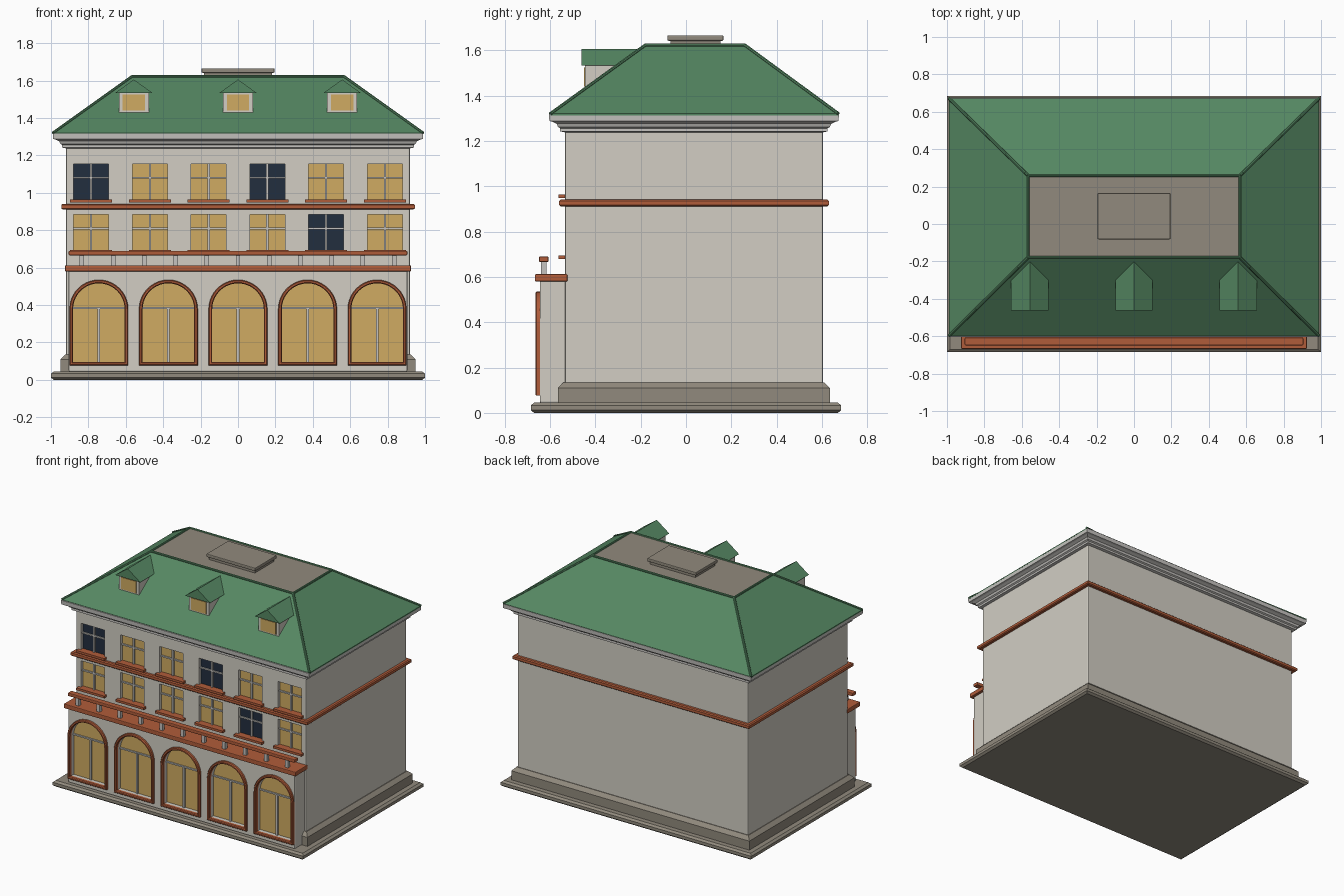
import bpy, bmesh, math
from mathutils import Vector

if "Cube" in bpy.data.objects:
    bpy.data.objects.remove(bpy.data.objects["Cube"])


def material(name, hex_code):
    m = bpy.data.materials.new(name)
    lin = [((c / 255 + 0.055) / 1.055) ** 2.4 for c in bytes.fromhex(hex_code)]
    m.diffuse_color = (*lin, 1)
    m.use_nodes = True
    m.node_tree.nodes["Principled BSDF"].inputs["Base Color"].default_value = m.diffuse_color
    return m


WALL = material("warm white plaster", "D2CEC4")
TRIM = material("pale grey trim", "C6C4C0")
STONE = material("brown grey stone", "918A7D")
RUST = material("terracotta", "B05C3A")
GREEN = material("green roof", "558762")
GLOW = material("lit window", "D0AB62")
DARK = material("dark window", "222E3F")


def finish(name, bm, *mats, bevel=0.0, smooth=False):
    bmesh.ops.recalc_face_normals(bm, faces=bm.faces)
    me = bpy.data.meshes.new(name)
    bm.to_mesh(me)
    bm.free()
    ob = bpy.data.objects.new(name, me)
    bpy.context.collection.objects.link(ob)
    for m in mats:
        me.materials.append(m)
    bpy.ops.object.select_all(action='DESELECT')
    bpy.context.view_layer.objects.active = ob
    ob.select_set(True)
    if bevel:
        mod = ob.modifiers.new("soft edges", 'BEVEL')
        mod.width, mod.segments = bevel, 2
        bpy.ops.object.modifier_apply(modifier=mod.name)
    if smooth:
        bpy.ops.object.shade_smooth_by_angle(angle=math.radians(35))
    return ob


def add_box(bm, x0, x1, y0, y1, z0, z1):
    vs = bmesh.ops.create_cube(bm, size=1)['verts']
    for v in vs:
        v.co = ((x0 + x1) / 2 + v.co.x * (x1 - x0),
                (y0 + y1) / 2 + v.co.y * (y1 - y0),
                (z0 + z1) / 2 + v.co.z * (z1 - z0))


def boxes(name, mat, items, bevel=0.0):
    bm = bmesh.new()
    for b in items:
        add_box(bm, *b)
    return finish(name, bm, mat, bevel=bevel)


def loft(name, rings, *mats):
    """Stack of rectangles (half width, y0, y1, z), capped at both ends."""
    bm = bmesh.new()
    loops = [[bm.verts.new(p) for p in ((-w, a, z), (w, a, z), (w, b, z), (-w, b, z))]
             for w, a, b, z in rings]
    for lo, hi in zip(loops, loops[1:]):
        for i in range(4):
            bm.faces.new((lo[i], lo[(i + 1) % 4], hi[(i + 1) % 4], hi[i]))
    bm.faces.new(loops[0])
    top = bm.faces.new(loops[-1])
    top.material_index = len(mats) - 1
    return finish(name, bm, *mats)


def around(name, mat, profile):
    """Moulding that follows the main walls: (offset, z) pairs."""
    return loft(name, [(W + o, Y0 - o, Y1 + o, z) for o, z in profile], mat)


def arch(cx, w, bottom, spring=0.378, n=20):
    return [(cx - w, bottom), (cx + w, bottom)] + [
        (cx + w * math.cos(math.pi * i / n), spring + w * math.sin(math.pi * i / n))
        for i in range(n + 1)]


def add_prism(bm, pts, y0, y1):
    a = [bm.verts.new((x, y0, z)) for x, z in pts]
    b = [bm.verts.new((x, y1, z)) for x, z in pts]
    for i in range(len(pts)):
        j = (i + 1) % len(pts)
        bm.faces.new((a[i], a[j], b[j], b[i]))
    bm.faces.new(a)
    bm.faces.new(b)


def arches(name, mat, w, bottom, y0, y1):
    bm = bmesh.new()
    for cx in ARCH_X:
        add_prism(bm, arch(cx, w, bottom), y0, y1)
    return finish(name, bm, mat)


def cut(target, cutter):
    mod = target.modifiers.new("openings", 'BOOLEAN')
    mod.operation, mod.solver, mod.object = 'DIFFERENCE', 'EXACT', cutter
    bpy.context.view_layer.objects.active = target
    bpy.ops.object.modifier_apply(modifier=mod.name)
    bpy.data.objects.remove(cutter)


W, Y0, Y1 = 0.92, -0.535, 0.605
ARCH_X = [-0.744, -0.372, 0, 0.372, 0.744]
WIN_X = [-0.786, -0.471, -0.157, 0.157, 0.471, 0.786]
ROWS = [(0.69, 0.884, (4,)), (0.96, 1.155, (0, 3))]   # bottom, top, dark windows
H = 0.094                                            # window half width

# Base slab and plinth
loft("base_slab", [(0.985, -0.67, 0.67, 0), (1, -0.685, 0.685, 0.012),
                   (1, -0.685, 0.685, 0.033), (0.985, -0.67, 0.67, 0.045)], STONE)
around("plinth", STONE, [(0.03, 0.04), (0.03, 0.11), (0.005, 0.135)])

# Main walls with window pockets
walls = boxes("main_walls", WALL, [(-W, W, Y0, Y1, 0.04, 1.26)], bevel=0.008)
pocket = Y0 + 0.03
cut(walls, boxes("window_cutter", WALL, [
    (x - H, x + H, Y0 - 0.1, pocket, z0, z1) for z0, z1, _ in ROWS for x in WIN_X]))

# Upper windows: panes, glazing bars, sills
lit, dark, bars, sills = [], [], [], []
for z0, z1, unlit in ROWS:
    zb = z0 + 0.62 * (z1 - z0)
    for i, x in enumerate(WIN_X):
        pane = (x - H, x + H, pocket - 0.006, pocket + 0.002, z0, z1)
        (dark if i in unlit else lit).append(pane)
        bars.append((x - 0.006, x + 0.006, pocket - 0.018, pocket, z0, z1))
        bars.append((x - H, x + H, pocket - 0.016, pocket, zb - 0.005, zb + 0.005))
        sills.append((x - 0.112, x + 0.112, Y0 - 0.027, pocket, z0 - 0.012, z0 + 0.004))
boxes("lit_panes", GLOW, lit)
boxes("dark_panes", DARK, dark)
boxes("window_bars", TRIM, bars)
boxes("window_sills", RUST, sills)

# Belt course and cornice
around("belt_course", RUST, [(0.018, 0.911), (0.025, 0.917), (0.025, 0.935), (0.018, 0.941)])
around("cornice", TRIM, [(0, 1.238), (0.02, 1.242), (0.02, 1.256), (0.03, 1.262),
                         (0.036, 1.276), (0.055, 1.285), (0.068, 1.288), (0.07, 1.318)])

# Arcade block with arched pockets
AY = -0.645
glass_y = AY + 0.04
arcade = boxes("arcade_block", WALL, [(-0.905, 0.905, AY, -0.52, 0.044, 0.585)], bevel=0.006)
cut(arcade, arches("arch_cutter", WALL, 0.139, 0.093, AY - 0.1, glass_y))
arches("arch_glass", GLOW, 0.139, 0.093, glass_y - 0.006, glass_y + 0.002)
boxes("arch_bars", TRIM,
      [(x - 0.007, x + 0.007, glass_y - 0.018, glass_y, 0.093, 0.385) for x in ARCH_X]
      + [(x - 0.138, x + 0.138, glass_y - 0.016, glass_y, 0.38, 0.39) for x in ARCH_X])

# Arch surrounds: band between two arch outlines
bm = bmesh.new()
for cx in ARCH_X:
    outer, inner = arch(cx, 0.157, 0.076), arch(cx, 0.138, 0.095)
    mid_o, mid_i = arch(cx, 0.152, 0.081), arch(cx, 0.143, 0.090)
    section = [(outer, AY + 0.005), (outer, AY - 0.014), (mid_o, AY - 0.02),
               (mid_i, AY - 0.02), (inner, AY - 0.014), (inner, AY + 0.005)]
    loops = [[bm.verts.new((x, y, z)) for x, z in pts] for pts, y in section]
    for a, b in zip(loops, loops[1:] + loops[:1]):
        for i in range(len(a)):
            j = (i + 1) % len(a)
            bm.faces.new((a[i], a[j], b[j], b[i]))
finish("arch_surrounds", bm, RUST, smooth=True)

# Terrace slab and balustrade
boxes("terrace_slab", RUST, [(-0.925, 0.925, -0.667, -0.523, 0.58, 0.612)], bevel=0.005)
boxes("baluster_posts", TRIM, [(i * 0.167 - 0.012, i * 0.167 + 0.012, -0.64, -0.616, 0.605, 0.675)
                               for i in range(-5, 6)])
boxes("balustrade_rail", RUST, [(-0.905, 0.905, -0.649, -0.607, 0.666, 0.69)], bevel=0.005)

# Hipped roof with flat stone top
EAVE, TOP = (0.99, -0.598, 0.672, 1.32), (0.567, -0.18, 0.26, 1.622)
loft("hipped_roof", [(0.99, -0.598, 0.672, 1.312), EAVE, TOP], GREEN, STONE)


def corners(w, a, b, z):
    return [Vector(p) for p in ((-w, a, z), (w, a, z), (w, b, z), (-w, b, z))]


# Ridge caps along hips and top rim
bm = bmesh.new()
lo, hi = corners(*EAVE), corners(*TOP)
for i in range(4):
    for p, q in ((lo[i], hi[i]), (hi[i], hi[(i + 1) % 4])):
        d = q - p
        m = d.to_track_quat('Z', 'Y').to_matrix().to_4x4()
        m.translation = (p + q) / 2
        bmesh.ops.create_cone(bm, cap_ends=True, segments=8, radius1=0.008,
                              radius2=0.008, depth=d.length, matrix=m)
finish("ridge_caps", bm, GREEN, smooth=True)

# Roof hatch
boxes("hatch_curb", STONE, [(-0.182, 0.182, -0.068, 0.153, 1.615, 1.645)])
boxes("hatch_lid", STONE, [(-0.195, 0.195, -0.082, 0.165, 1.642, 1.666)], bevel=0.005)

# Dormers
for x in (-0.557, 0, 0.557):
    boxes("dormer_body", WALL, [(x - 0.08, x + 0.08, -0.445, -0.28, 1.425, 1.54)])
    boxes("dormer_pane", GLOW, [(x - 0.06, x + 0.06, -0.451, -0.443, 1.44, 1.525)])
    bm = bmesh.new()
    add_prism(bm, [(x - 0.1, 1.534), (x + 0.1, 1.534), (x, 1.606)], -0.462, -0.2)
    for v in bm.verts:                      # back end dies into the roof slope
        if v.co.y > -0.3 and v.co.z < 1.55:
            v.co.y = -0.295
    finish("dormer_roof", bm, GREEN)
